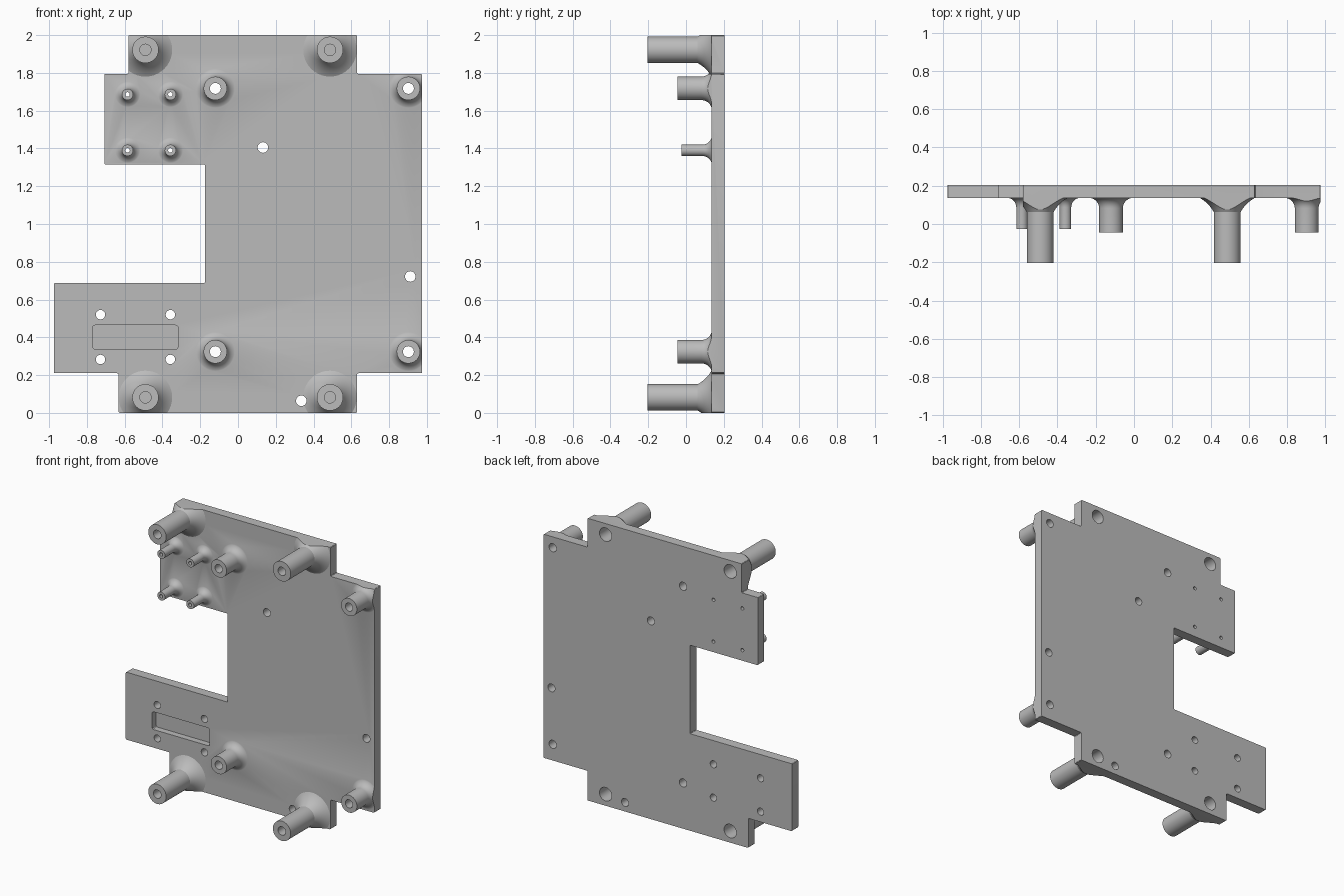
import bpy, bmesh, math
from mathutils import Vector

if "Cube" in bpy.data.objects:
    bpy.data.objects.remove(bpy.data.objects["Cube"])

FRONT, BACK = 0.135, 0.205      # plate faces along y
gray = bpy.data.materials.new("plain gray")
gray.diffuse_color = (0.5, 0.5, 0.5, 1)
gray.use_nodes = True
gray.node_tree.nodes["Principled BSDF"].inputs["Base Color"].default_value = gray.diffuse_color


def finish(bm, name):
    bmesh.ops.recalc_face_normals(bm, faces=bm.faces)
    mesh = bpy.data.meshes.new(name)
    bm.to_mesh(mesh)
    bm.free()
    mesh.materials.append(gray)
    obj = bpy.data.objects.new(name, mesh)
    bpy.context.collection.objects.link(obj)
    return obj


def prism(bm, outline, y0, y1):
    """Extrude an (x, z) outline along y."""
    a = [bm.verts.new((x, y0, z)) for x, z in outline]
    b = [bm.verts.new((x, y1, z)) for x, z in outline]
    bm.faces.new(a)
    bm.faces.new(b)
    n = len(a)
    for i in range(n):
        bm.faces.new((a[i], a[(i + 1) % n], b[(i + 1) % n], b[i]))


def rounded(points, r, steps=3):
    """Soften every corner of a closed outline."""
    out = []
    for i, p in enumerate(points):
        p = Vector(p)
        a = p + (Vector(points[i - 1]) - p).normalized() * r
        b = p + (Vector(points[(i + 1) % len(points)]) - p).normalized() * r
        for k in range(steps + 1):
            t = k / steps
            out.append(tuple(a * (1 - t) ** 2 + p * 2 * t * (1 - t) + b * t * t))
    return out


def lathe(bm, cx, cz, profile, n=40):
    """Turn an (r, y) profile about a y-axis through (cx, cz), capped."""
    rings = [[bm.verts.new((cx + r * math.cos(math.tau * i / n), y,
                            cz + r * math.sin(math.tau * i / n)))
              for i in range(n)] for r, y in profile]
    bm.faces.new(rings[0])
    bm.faces.new(rings[-1])
    for p, q in zip(rings, rings[1:]):
        for i in range(n):
            j = (i + 1) % n
            bm.faces.new((p[i], p[j], q[j], q[i]))


def boolean(obj, other, operation):
    mod = obj.modifiers.new("cut", 'BOOLEAN')
    mod.operation, mod.solver, mod.object = operation, 'EXACT', other
    bpy.context.view_layer.objects.active = obj
    bpy.ops.object.modifier_apply(modifier=mod.name)
    bpy.data.objects.remove(other, do_unlink=True)


def post_profile(r, tip, fillet, bulge):
    """Straight post ending in a concave flare at the plate."""
    pts = [(r, tip)]
    for k in range(9):
        t = k / 8
        a = t * math.pi / 2
        arc = (1 - math.cos(a), math.sin(a))
        u, v = (bulge * c + (1 - bulge) * t for c in arc)
        pts.append((r + fillet * u, FRONT + 0.002 - fillet * (1 - v)))
    return pts + [(r + fillet, FRONT + 0.04)]


tall = [(x, z) for x in (-0.49, 0.487) for z in (0.082, 1.922)]
medium = [(x, z) for x in (-0.12, 0.902) for z in (0.324, 1.718)]
small = [(x, z) for x in (-0.585, -0.358) for z in (1.39, 1.686)]

# oversized slab carrying all posts
bm = bmesh.new()
prism(bm, [(-1.2, -0.2), (1.2, -0.2), (1.2, 2.2), (-1.2, 2.2)], FRONT, 0.3)
plate = finish(bm, "mounting_plate")
for centers, shape in ((tall, (0.07, -0.205, 0.075, 0.35)),
                       (medium, (0.062, -0.045, 0.055, 1)),
                       (small, (0.03, -0.025, 0.05, 1))):
    bm = bmesh.new()
    for c in centers:
        lathe(bm, *c, post_profile(*shape))
    boolean(plate, finish(bm, "posts"), 'UNION')

# trim slab and flares to the notched outline
outline = [(-0.632, 0), (0.63, 0), (0.63, 0.21), (0.975, 0.21), (0.975, 1.795),
           (0.63, 1.795), (0.63, 2), (-0.58, 2), (-0.58, 1.795), (-0.708, 1.795),
           (-0.708, 1.315), (-0.175, 1.315), (-0.175, 0.688), (-0.975, 0.688),
           (-0.975, 0.21), (-0.632, 0.21)]
bm = bmesh.new()
prism(bm, rounded(outline, 0.008), -0.6, BACK)
boolean(plate, finish(bm, "outline_block"), 'INTERSECT')

# drilled holes and the shallow rectangular pocket
bm = bmesh.new()
through = [(c, 0.029) for c in medium] + [(c, 0.012) for c in small]
through += [(c, 0.028) for c in ((0.132, 1.405), (0.912, 0.722), (0.335, 0.064))]
through += [((x, z), 0.025) for x in (-0.728, -0.358) for z in (0.283, 0.52)]
for c, r in through:
    lathe(bm, *c, [(r, -0.5), (r, 0.5)], 28)
for c in tall:
    lathe(bm, *c, [(0.03, -0.5), (0.03, -0.11)], 28)
    lathe(bm, *c, [(0.048, -0.1), (0.048, 0.5)], 28)
pocket = [(-0.768, 0.338), (-0.318, 0.338), (-0.318, 0.464), (-0.768, 0.464)]
prism(bm, rounded(pocket, 0.012), 0, FRONT + 0.045)
boolean(plate, finish(bm, "hole_cutter"), 'DIFFERENCE')

bpy.ops.object.select_all(action='DESELECT')
plate.select_set(True)
bpy.context.view_layer.objects.active = plate
bpy.ops.object.shade_smooth_by_angle(angle=math.radians(30))
